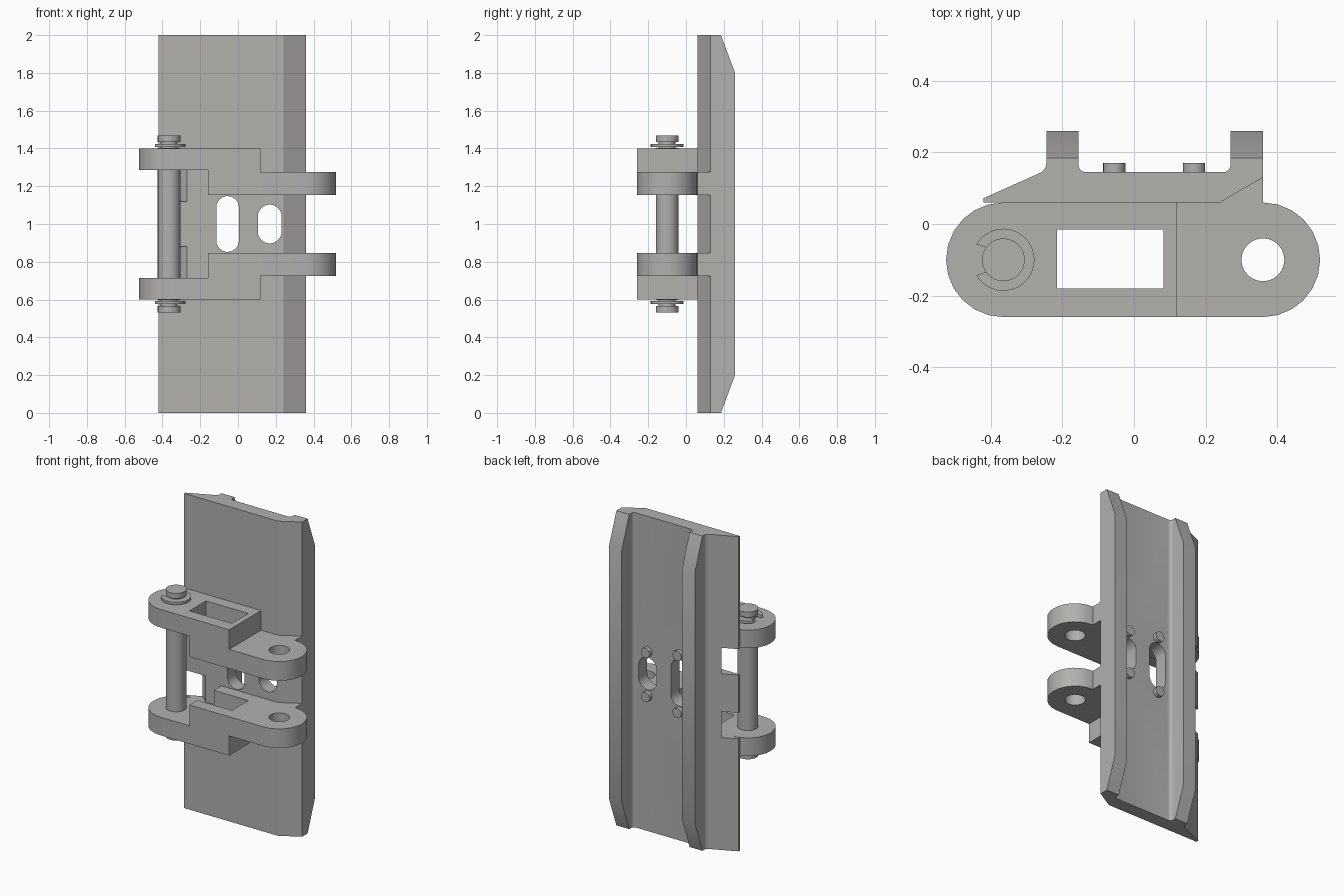
import bpy, bmesh
from math import sin, cos, radians
from mathutils import Vector

if "Cube" in bpy.data.objects:
    bpy.data.objects.remove(bpy.data.objects["Cube"], do_unlink=True)

metal = bpy.data.materials.new("warm grey metal")
metal.use_nodes = True
colour = (0.45, 0.437, 0.422, 1)
metal.diffuse_color = colour
metal.node_tree.nodes["Principled BSDF"].inputs["Base Color"].default_value = colour


def arc(cx, cy, r, start, end, steps=12):
    angles = [radians(start + (end - start) * i / steps) for i in range(steps + 1)]
    return [(cx + r * cos(a), cy + r * sin(a)) for a in angles]


def prism(name, outline, lo, hi, axis="z"):
    """Extrude a closed outline along one axis."""
    place = {"z": lambda u, v, d: (u, v, d),
             "y": lambda u, v, d: (u, d, v),
             "x": lambda u, v, d: (d, u, v)}[axis]
    bm = bmesh.new()
    face = bm.faces.new([bm.verts.new(place(u, v, lo)) for u, v in outline])
    top = bmesh.ops.extrude_face_region(bm, geom=[face])["geom"]
    shift = Vector(place(0, 0, hi - lo))
    for v in top:
        if isinstance(v, bmesh.types.BMVert):
            v.co += shift
    bmesh.ops.recalc_face_normals(bm, faces=bm.faces)
    mesh = bpy.data.meshes.new(name)
    bm.to_mesh(mesh)
    bm.free()
    mesh.materials.append(metal)
    ob = bpy.data.objects.new(name, mesh)
    bpy.context.collection.objects.link(ob)
    return ob


def rect(u0, v0, u1, v1):
    return [(u0, v0), (u1, v0), (u1, v1), (u0, v1)]


def circle(cx, cy, r, n=24):
    return arc(cx, cy, r, 0, 360, n)[:-1]


def combine(target, others, operation="DIFFERENCE"):
    """Apply booleans and remove the helper solids."""
    for other in others:
        mod = target.modifiers.new("cut", "BOOLEAN")
        mod.operation, mod.solver, mod.object = operation, "EXACT", other
    deps = bpy.context.evaluated_depsgraph_get()
    mesh = bpy.data.meshes.new_from_object(target.evaluated_get(deps))
    target.modifiers.clear()
    target.data = mesh
    for other in others:
        bpy.data.objects.remove(other, do_unlink=True)


# Back plate with two upright rails
fillet = 0.02
plate = prism("back_plate",
              [(-0.42, 0.06), (0.24, 0.06), (0.36, 0.13), (0.36, 0.26), (0.27, 0.26)]
              + arc(0.25, 0.165, fillet, 0, -90, 5)
              + arc(-0.135, 0.165, fillet, 270, 180, 5)
              + [(-0.155, 0.26), (-0.245, 0.26)]
              + arc(-0.275, 0.17, 0.03, 0, -62, 5)
              + [(-0.42, 0.072)], 0, 2)

# Sloped rail ends, slots and hinge clearance notches
cutters = []
for s in (-1, 1):
    slope = [(0.185, 1 + s), (0.26, 1 + s * 0.8), (0.335, 1 + s * 0.6),
             (0.5, 1 + s * 0.6), (0.5, 1 + s * 1.2), (0.11, 1 + s * 1.2)]
    cutters.append(prism("rail_end_cutter", slope, -1, 1, "x"))
    notch = [(-0.5, -0.05), (-0.27, -0.05), (-0.27, 0.06),
             (-0.33, 0.113), (-0.34, 0.2), (-0.5, 0.2)]
    z0, z1 = sorted((1 + s * 0.12, 1 + s * 0.285))
    cutters.append(prism("notch_cutter", notch, z0, z1))
for x, r, half in ((-0.055, 0.06, 0.148), (0.168, 0.063, 0.103)):
    slot = arc(x, 1 + half - r, r, 0, 180) + arc(x, 1 - half + r, r, 180, 360)
    cutters.append(prism("slot_cutter", slot, -0.1, 0.5, "y"))
combine(plate, cutters)

# Studs above and below each slot
for x, dz in ((-0.055, 0.182), (0.168, 0.14)):
    for s in (-1, 1):
        prism("back_stud", circle(x, 1 + s * dz, 0.031), 0.12, 0.17, "y")

# Stepped hinge lugs, mirrored about the middle height
PX, PY = -0.365, -0.1
left_outline = (arc(PX, PY, 0.16, 90, 270)
                + [(0.12, -0.26), (0.12, 0.06)])
right_outline = ([(-0.16, 0.06), (-0.16, -0.26)]
                 + arc(0.36, PY, 0.16, -90, 90)
                 + [(0.36, 0.13), (0.24, 0.06)])
for s, side in ((1, "upper"), (-1, "lower")):
    def span(a, b):
        return sorted((1 + s * a, 1 + s * b))

    lug = prism(side + "_hinge_lug", left_outline, *span(0.285, 0.4))
    arm = prism("arm", right_outline, *span(0.153, 0.275))
    web = prism("web", rect(-0.16, -0.26, 0.12, 0.06), *span(0.153, 0.4))
    combine(lug, [arm, web], "UNION")
    pocket = prism("pocket_cutter", rect(-0.215, -0.18, 0.083, -0.015), *span(0.1, 0.5))
    hole = prism("hole_cutter", circle(0.36, PY, 0.06), *span(0.1, 0.5))
    combine(lug, [pocket, hole])

    # Pin groove, pin head and spring clip
    prism(side + "_pin_groove", circle(PX, PY, 0.045), *span(0.395, 0.44))
    prism(side + "_pin_head", circle(PX, PY, 0.06), *span(0.434, 0.468))
    clip = arc(PX, PY, 0.087, -150, 150, 24) + arc(PX, PY, 0.046, 140, -140, 20)
    prism(side + "_spring_clip", clip, *span(0.408, 0.424))

# Hinge pin shaft
prism("hinge_pin", circle(PX, PY, 0.06), 0.598, 1.402)

# Smooth the round walls and keep the edges sharp
bpy.ops.object.select_all(action="DESELECT")
for ob in bpy.context.collection.objects:
    if ob.type == "MESH":
        ob.select_set(True)
        bpy.context.view_layer.objects.active = ob
bpy.ops.object.shade_smooth_by_angle(angle=radians(30))
